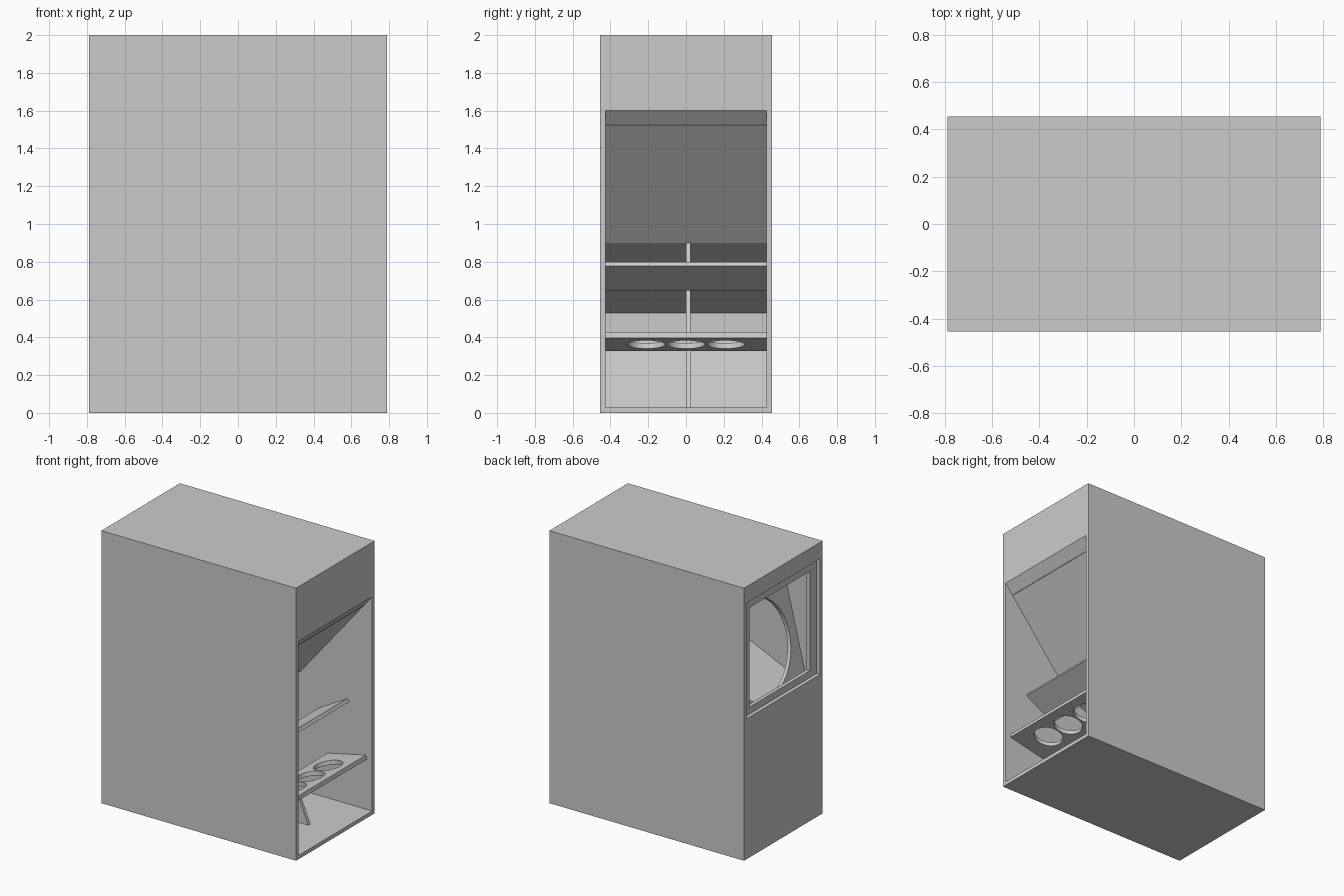
import bpy, bmesh
from mathutils import Vector, Matrix

cube = bpy.data.objects.get("Cube")
if cube:
    bpy.data.objects.remove(cube, do_unlink=True)

grey = bpy.data.materials.new("cabinet grey")
grey.use_nodes = True
colour = (0.6, 0.6, 0.6, 1)
grey.diffuse_color = colour
grey.node_tree.nodes["Principled BSDF"].inputs["Base Color"].default_value = colour

X, Y, H, T = 0.79, 0.455, 2.0, 0.028   # half length, half width, height, board
IN = Y - T                             # inner half width


def finish(name, bm):
    bmesh.ops.recalc_face_normals(bm, faces=bm.faces)
    mesh = bpy.data.meshes.new(name)
    bm.to_mesh(mesh)
    bm.free()
    mesh.materials.append(grey)
    obj = bpy.data.objects.new(name, mesh)
    bpy.context.collection.objects.link(obj)
    return obj


def prism(name, profile, y0=-IN, y1=IN):
    """Extrude an x-z profile across the width."""
    bm = bmesh.new()
    face = bm.faces.new([bm.verts.new((x, y0, z)) for x, z in profile])
    new = bmesh.ops.extrude_face_region(bm, geom=[face])["geom"]
    bmesh.ops.translate(bm, vec=(0, y1 - y0, 0),
                        verts=[v for v in new if isinstance(v, bmesh.types.BMVert)])
    return finish(name, bm)


def box(name, x0, x1, y0, y1, z0, z1):
    return prism(name, [(x0, z0), (x1, z0), (x1, z1), (x0, z1)], y0, y1)


def board(name, a, b, thick=T):
    """Sloping board along a-b, thickened to the right of that direction."""
    a, b = Vector(a), Vector(b)
    d = (b - a).normalized()
    n = Vector((d.y, -d.x)) * thick
    return prism(name, [a, b, b + n, a + n])


def drill(name, x, y, z, axis, radius):
    bm = bmesh.new()
    turn = Vector(axis).to_track_quat("Z", "Y").to_matrix().to_4x4()
    bmesh.ops.create_cone(bm, cap_ends=True, segments=48, radius1=radius, radius2=radius,
                          depth=0.15, matrix=Matrix.Translation((x, y, z)) @ turn)
    return finish(name, bm)


def cut(obj, cutter):
    cutter.hide_render = True
    mod = obj.modifiers.new("opening", "BOOLEAN")
    mod.operation = "DIFFERENCE"
    mod.solver = "EXACT"
    mod.object = cutter
    bpy.context.view_layer.objects.active = obj
    bpy.ops.object.modifier_apply(modifier=mod.name)
    bpy.data.objects.remove(cutter, do_unlink=True)


# Outer cabinet
box("front_side", -X, X, -Y, -IN, 0, H)
box("back_side", -X, X, IN, Y, 0, H)
box("top_board", -X, X, -IN, IN, H - T, H)
box("floor_board", -X, X, -IN, IN, 0, T)
box("mouth_upper_panel", X - T, X, -IN, IN, 1.6, H - T)

# End wall with access opening and recessed hatch frame
wall = box("end_wall", -X, -X + T, -IN, IN, T, H - T)
cut(wall, box("hatch_cutter", -X - 0.1, -X + 0.1, -IN - 0.01, IN + 0.01, 1.03, 1.88))
frame = box("hatch_frame", -X + T, -X + 2 * T, -IN, IN, 1.0, 1.91)
cut(frame, box("frame_cutter", -X - 0.1, -X + 0.2, -0.35, 0.35, 1.08, 1.81))

# Leaning driver baffle with round hole
baffle = board("driver_baffle", (-0.735, 0.74), (-0.435, 1.965))
cut(baffle, drill("driver_cutter", -0.58, 0, 1.32, (0.971, 0, -0.238), 0.35))

# Chamber floor and horn boards
board("chamber_floor", (-0.69, 0.92), (0.72, 1.55))
board("mouth_slope", (X, 1.6), (0.21, 0.9))
board("horn_ceiling", (0.21, 0.9), (-0.76, 0.53))
prism("corner_reflector", [(-0.35, T), (-X + T, 0.42), (-X + T, T)])

# Central brace
prism("centre_brace", [(0.57, T), (0.21, 0.9), (-0.76, 0.53), (-0.76, 0.42), (-0.35, T)],
      0, 0.025)

# Deflector blades in the mouth
board("upper_blade", (0.36, 0.67), (0.59, 0.8), 0.025)
blade = board("drilled_blade", (0.43, 0.357), (0.74, 0.425), 0.03)
for y in (-0.21, 0, 0.21):
    cut(blade, drill("port_cutter", 0.588, y, 0.376, (-0.214, 0, 0.977), 0.1))
